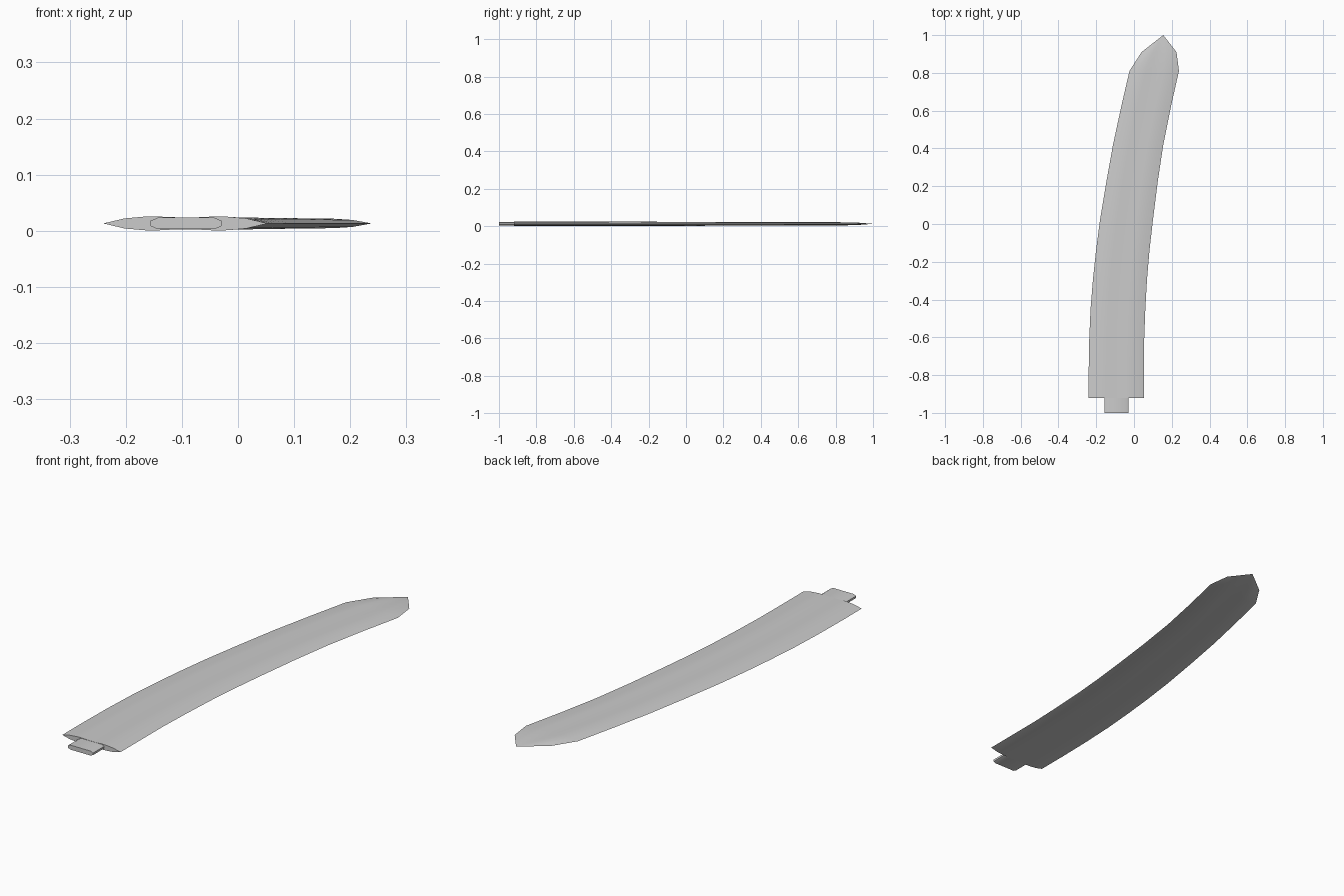
import bpy, bmesh

if "Cube" in bpy.data.objects:
    bpy.data.objects.remove(bpy.data.objects["Cube"])

steel = bpy.data.materials.new("steel grey")
steel.diffuse_color = (0.6, 0.6, 0.6, 1)
steel.use_nodes = True
steel.node_tree.nodes["Principled BSDF"].inputs["Base Color"].default_value = steel.diffuse_color
ZC = 0.013  # mid-plane height


def loft(name, rings):
    """Skin closed rings of equal length, capping both ends."""
    bm = bmesh.new()
    vr = [[bm.verts.new(p) for p in ring] for ring in rings]
    n = len(vr[0])
    for a, b in zip(vr, vr[1:]):
        for i in range(n):
            j = (i + 1) % n
            bm.faces.new((a[i], a[j], b[j], b[i]))
    bm.faces.new(vr[0][::-1])
    bm.faces.new(vr[-1])
    bmesh.ops.remove_doubles(bm, verts=bm.verts, dist=1e-5)
    bmesh.ops.recalc_face_normals(bm, faces=bm.faces)
    me = bpy.data.meshes.new(name)
    bm.to_mesh(me)
    bm.free()
    me.materials.append(steel)
    ob = bpy.data.objects.new(name, me)
    bpy.context.collection.objects.link(ob)
    bpy.context.view_layer.objects.active = ob
    ob.select_set(True)
    bpy.ops.object.shade_smooth_by_angle(angle=0.5)
    ob.select_set(False)


# Blade stations: y, left edge x, right edge x, half thickness
stations = [
    (-0.92, -0.240, 0.053, 0.0125), (-0.78, -0.240, 0.053, 0.0125),
    (-0.61, -0.237, 0.054, 0.0120), (-0.45, -0.230, 0.060, 0.0117),
    (-0.29, -0.217, 0.069, 0.0113), (-0.14, -0.201, 0.082, 0.0110),
    (0.02, -0.180, 0.100, 0.0106), (0.22, -0.147, 0.125, 0.0100),
    (0.42, -0.111, 0.155, 0.0096), (0.62, -0.068, 0.195, 0.0092),
    (0.81, -0.024, 0.238, 0.0086), (0.91, 0.040, 0.225, 0.0070),
    (1.00, 0.155, 0.155, 0.0),
]
# Half section: fraction of width, fraction of thickness (shallow central groove)
half = [(0, 0), (0.13, 0.72), (0.25, 0.97), (0.32, 1), (0.42, 0.88),
        (0.58, 0.88), (0.68, 1), (0.75, 0.97), (0.87, 0.72), (1, 0)]
section = half + [(u, -t) for u, t in half[-2:0:-1]]
loft("blade", [[(l + (r - l) * u, y, ZC + h * t) for u, t in section]
               for y, l, r, h in stations])

# Tang: short chamfered bar at the root, running slightly into the blade
tang = [(-1, -0.45), (-0.8, -1), (0.8, -1), (1, -0.45),
        (1, 0.45), (0.8, 1), (-0.8, 1), (-1, 0.45)]
loft("tang", [[(-0.0925 + 0.0635 * u, y, ZC + 0.0102 * t) for u, t in tang]
              for y in (-1.0, -0.9)])
